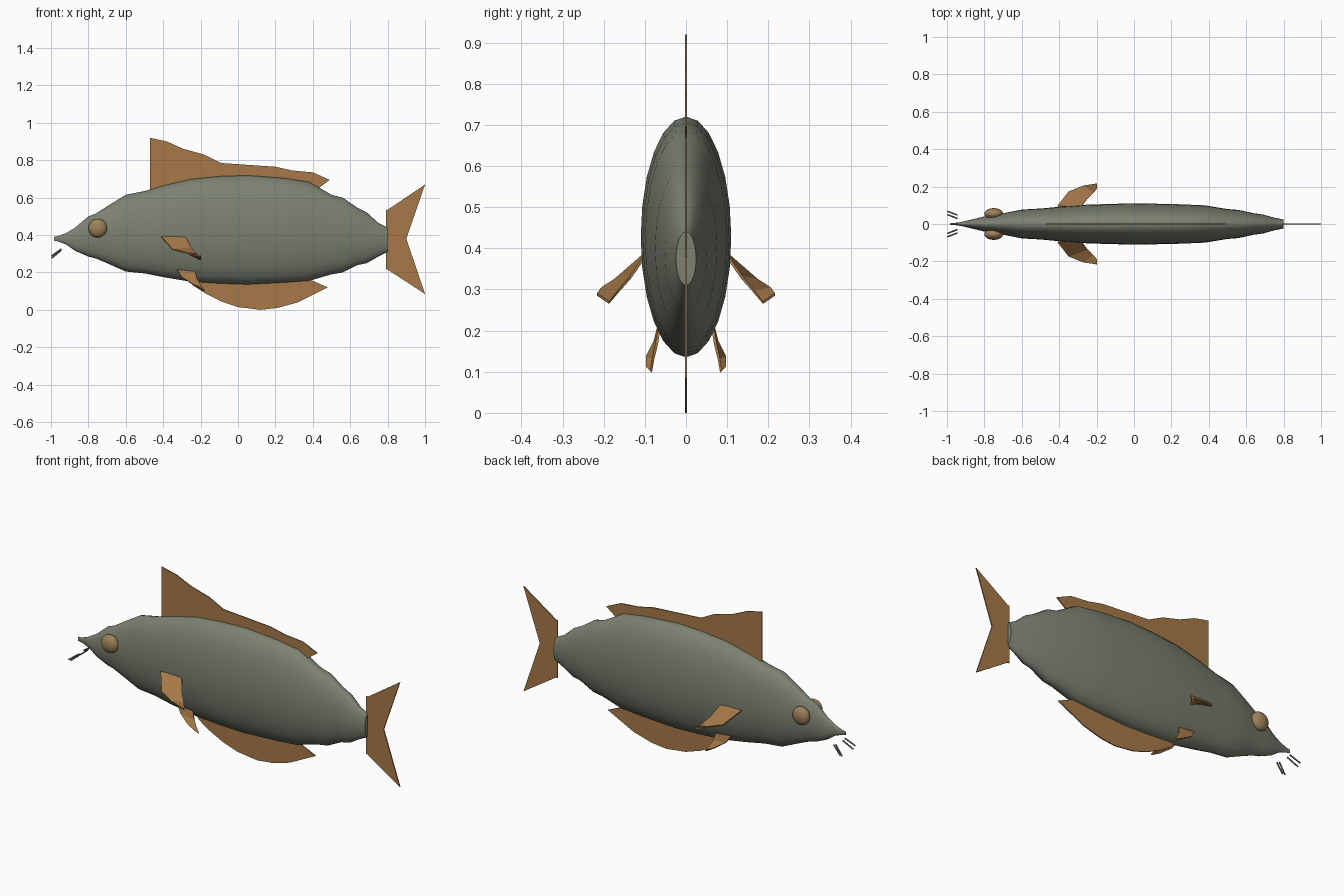
import bpy
import bmesh
from math import sin, cos, pi, radians
from mathutils import Vector

default_cube = bpy.data.objects.get("Cube")
if default_cube:
    bpy.data.objects.remove(default_cube, do_unlink=True)


def make_material(name, red, green, blue):
    material = bpy.data.materials.new(name)
    material.use_nodes = True
    colour = (red, green, blue, 1)
    material.diffuse_color = colour
    shader = material.node_tree.nodes["Principled BSDF"]
    shader.inputs["Base Color"].default_value = colour
    shader.inputs["Roughness"].default_value = .7
    return material


skin = make_material("grey green skin", .2, .22, .165)
fin_brown = make_material("brown fin", .38, .19, .065)
eye_tan = make_material("tan eye", .34, .22, .1)


def finish(name, bm, material, smooth=True):
    """Turn a bmesh into a named, coloured object."""
    bmesh.ops.recalc_face_normals(bm, faces=bm.faces[:])
    mesh = bpy.data.meshes.new(name)
    bm.to_mesh(mesh)
    bm.free()
    mesh.materials.append(material)
    if smooth:
        mesh.shade_smooth()
        mesh.set_sharp_from_angle(angle=radians(40))
    obj = bpy.data.objects.new(name, mesh)
    bpy.context.collection.objects.link(obj)
    return obj


def loft(bm, rings):
    """Skin a list of closed rings of equal length and cap both ends."""
    loops = [[bm.verts.new(point) for point in ring] for ring in rings]
    for lower, upper in zip(loops, loops[1:]):
        for i in range(len(lower)):
            j = (i + 1) % len(lower)
            bm.faces.new((lower[i], lower[j], upper[j], upper[i]))
    bm.faces.new(loops[0])
    bm.faces.new(loops[-1])


def add_plate(name, outline, thickness=.006):
    """Thin flat fin standing on the centre plane, from an x-z outline."""
    bm = bmesh.new()
    loft(bm, [[(x, side * thickness / 2, z) for x, z in outline]
              for side in (-1, 1)])
    return finish(name, bm, fin_brown, smooth=False)


def add_side_fin(name, leading, trailing, side, thickness=.007):
    """Bent fin spanned between a leading and a trailing edge."""
    bm = bmesh.new()
    rows = [[bm.verts.new((x, side * y, z)) for x, y, z in edge]
            for edge in (leading, trailing)]
    for i in range(len(leading) - 1):
        bm.faces.new((rows[0][i], rows[0][i + 1], rows[1][i + 1], rows[1][i]))
    obj = finish(name, bm, fin_brown, smooth=False)
    solidify = obj.modifiers.new("thickness", "SOLIDIFY")
    solidify.thickness = thickness
    solidify.offset = 0
    return obj


# Body: flattened elliptical sections given as x, belly height, back height
sections = [
    (-.985, .37, .39), (-.96, .365, .395), (-.92, .35, .41),
    (-.87, .315, .44), (-.8, .285, .5), (-.76, .275, .515),
    (-.69, .245, .56), (-.6, .205, .615), (-.5, .195, .635),
    (-.4, .175, .665), (-.25, .15, .7), (-.1, .14, .715),
    (.05, .135, .72), (.25, .145, .705), (.38, .155, .685),
    (.5, .19, .615), (.56, .2, .6), (.64, .24, .545),
    (.69, .25, .52), (.75, .285, .465), (.8, .31, .44),
]
sides = 24
width_ratio = .376
rings = []
for x, belly, back in sections:
    middle, half = (belly + back) / 2, (back - belly) / 2
    angles = [2 * pi * i / sides for i in range(sides)]
    rings.append([(x, half * width_ratio * sin(a), middle + half * cos(a))
                  for a in angles])
body = bmesh.new()
loft(body, rings)
finish("body", body, skin)

# Fins on the centre plane
add_plate("dorsal_fin", [
    (-.47, .6), (-.47, .92), (-.38, .9), (-.29, .86), (-.18, .83),
    (-.09, .785), (.2, .765), (.29, .745), (.4, .735), (.49, .695),
    (.43, .65), (.3, .6),
])
add_plate("anal_fin", [
    (-.28, .2), (-.24, .13), (-.17, .085), (-.09, .045), (0, .015), (.12, 0),
    (.21, .01), (.32, .04), (.4, .08), (.48, .12), (.4, .155), (.3, .2),
])
add_plate("tail_fin", [
    (.79, .535), (.8, .535), (1, .67), (.9, .38), (1, .085),
    (.8, .215), (.79, .215),
])

# Paired parts on both flanks
for side, label in ((-1, "right"), (1, "left")):
    add_side_fin(
        "pectoral_fin_" + label,
        [(-.41, .095, .39), (-.35, .172, .323), (-.27, .205, .302),
         (-.2, .216, .288)],
        [(-.28, .095, .388), (-.25, .135, .33), (-.22, .165, .295),
         (-.2, .187, .268)], side)
    add_side_fin(
        "pelvic_fin_" + label,
        [(-.325, .065, .215), (-.3, .075, .175), (-.24, .095, .135),
         (-.19, .095, .11)],
        [(-.23, .065, .205), (-.22, .072, .165), (-.2, .08, .13),
         (-.18, .085, .1)], side)

    # Eye: squashed sphere
    eye = bmesh.new()
    bmesh.ops.create_uvsphere(eye, u_segments=24, v_segments=16, radius=.05)
    bmesh.ops.scale(eye, vec=(1, .6, 1), verts=eye.verts[:])
    bmesh.ops.translate(eye, vec=(-.75, side * .055, .437), verts=eye.verts[:])
    finish("eye_" + label, eye, eye_tan)

    # Barbels: two short whiskers below the snout
    for name, offset, drop in (("inner", 0, .012), ("outer", .018, 0)):
        start = Vector((-.945, side * (.03 + offset), .325 - drop * .5))
        end = Vector((-.997, side * (.05 + offset), .288 - drop))
        direction = end - start
        barbel = bmesh.new()
        bmesh.ops.create_cone(barbel, cap_ends=True, segments=8, radius1=.004,
                              radius2=.004, depth=direction.length)
        turn = direction.to_track_quat("Z", "Y").to_matrix()
        bmesh.ops.rotate(barbel, matrix=turn, verts=barbel.verts[:])
        bmesh.ops.translate(barbel, vec=(start + end) / 2,
                            verts=barbel.verts[:])
        finish("barbel_" + name + "_" + label, barbel, skin)
